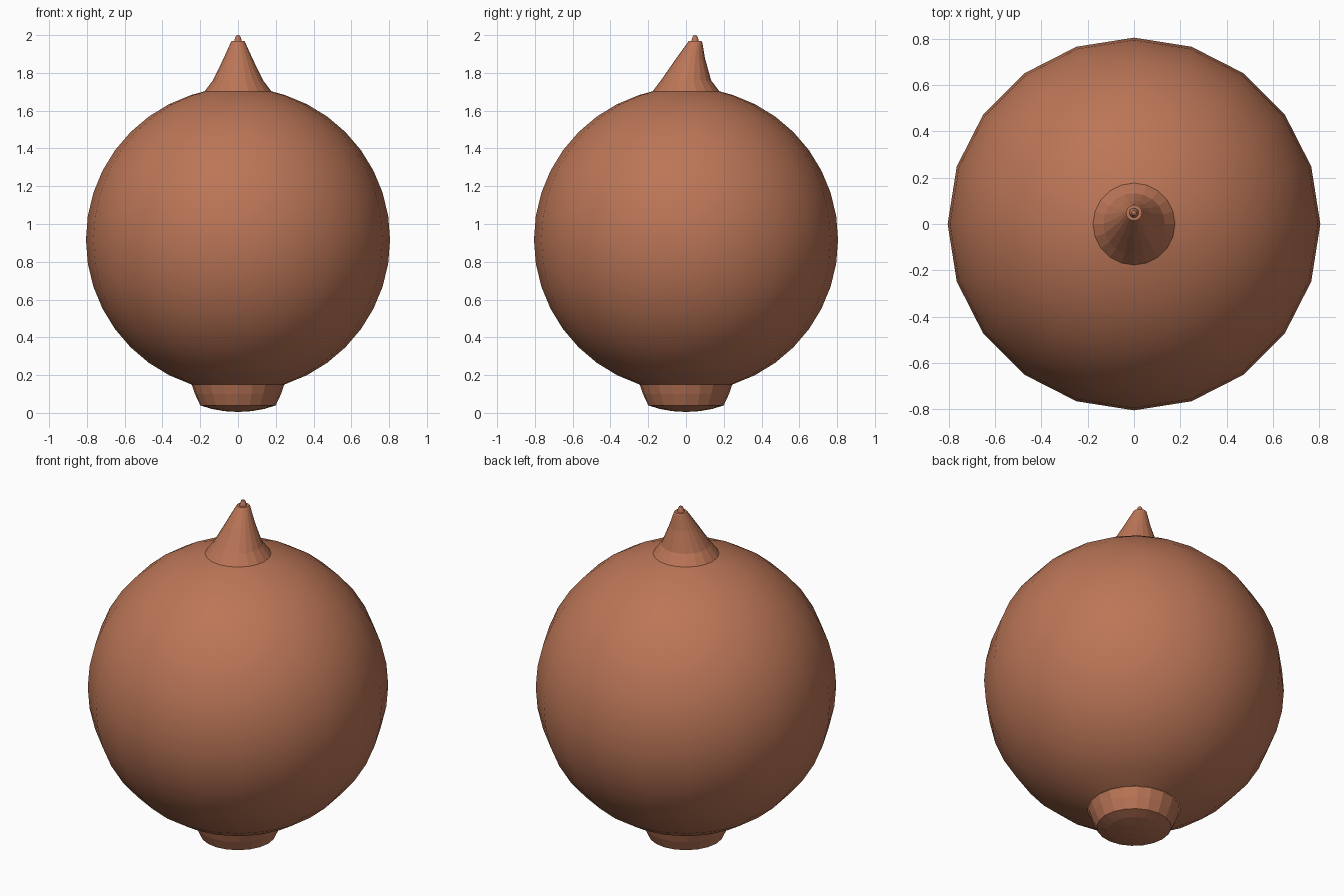
import bpy, bmesh, math

if "Cube" in bpy.data.objects:
    bpy.data.objects.remove(bpy.data.objects["Cube"])

SIDES = 20
mat = bpy.data.materials.new("terracotta")
mat.diffuse_color = (0.50, 0.18, 0.095, 1)
mat.use_nodes = True
mat.node_tree.nodes["Principled BSDF"].inputs["Base Color"].default_value = mat.diffuse_color


def loft(name, rings, smooth):
    """Skin a list of (radius, z, y offset) rings; radius 0 makes a point."""
    bm = bmesh.new()
    loops = []
    for r, z, y in rings:
        n = SIDES if r > 0 else 1
        loops.append([bm.verts.new((r * math.cos(2 * math.pi * i / SIDES),
                                    y + r * math.sin(2 * math.pi * i / SIDES), z))
                      for i in range(n)])
    for a, b in zip(loops, loops[1:]):
        for i in range(SIDES):
            j = (i + 1) % SIDES
            quad = [a[i % len(a)], a[j % len(a)], b[j % len(b)], b[i % len(b)]]
            bm.faces.new(list(dict.fromkeys(quad)))
    for f in bm.faces:
        f.smooth = smooth
    mesh = bpy.data.meshes.new(name)
    bm.to_mesh(mesh)
    bm.free()
    mesh.materials.append(mat)
    obj = bpy.data.objects.new(name, mesh)
    bpy.context.collection.objects.link(obj)
    return obj


# round body, open where the foot and the spout join
R, CZ = 0.805, 0.917
angles = [math.radians(a) for a in list(range(-72, 73, 9)) + [77.3]]
loft("body", [(R * math.cos(a), CZ + R * math.sin(a), 0) for a in angles], True)

# tapered foot with a slightly domed underside
loft("foot", [(0, 0.005, 0), (0.07, 0.009, 0), (0.14, 0.021, 0), (0.20, 0.04, 0),
              (0.228, 0.10, 0), (0.246, 0.152, 0)], False)

# spout leaning towards the back
loft("spout", [(0.177, 1.702, 0), (0.133, 1.76, 0), (0.077, 1.875, 0.024),
               (0.038, 1.962, 0.048), (0.034, 1.968, 0.048), (0.02, 1.968, 0.048)], False)

# small pointed tip
loft("tip", [(0.02, 1.967, 0.048), (0.016, 1.983, 0.048),
             (0.010, 1.997, 0.048), (0, 2.0, 0.048)], False)
